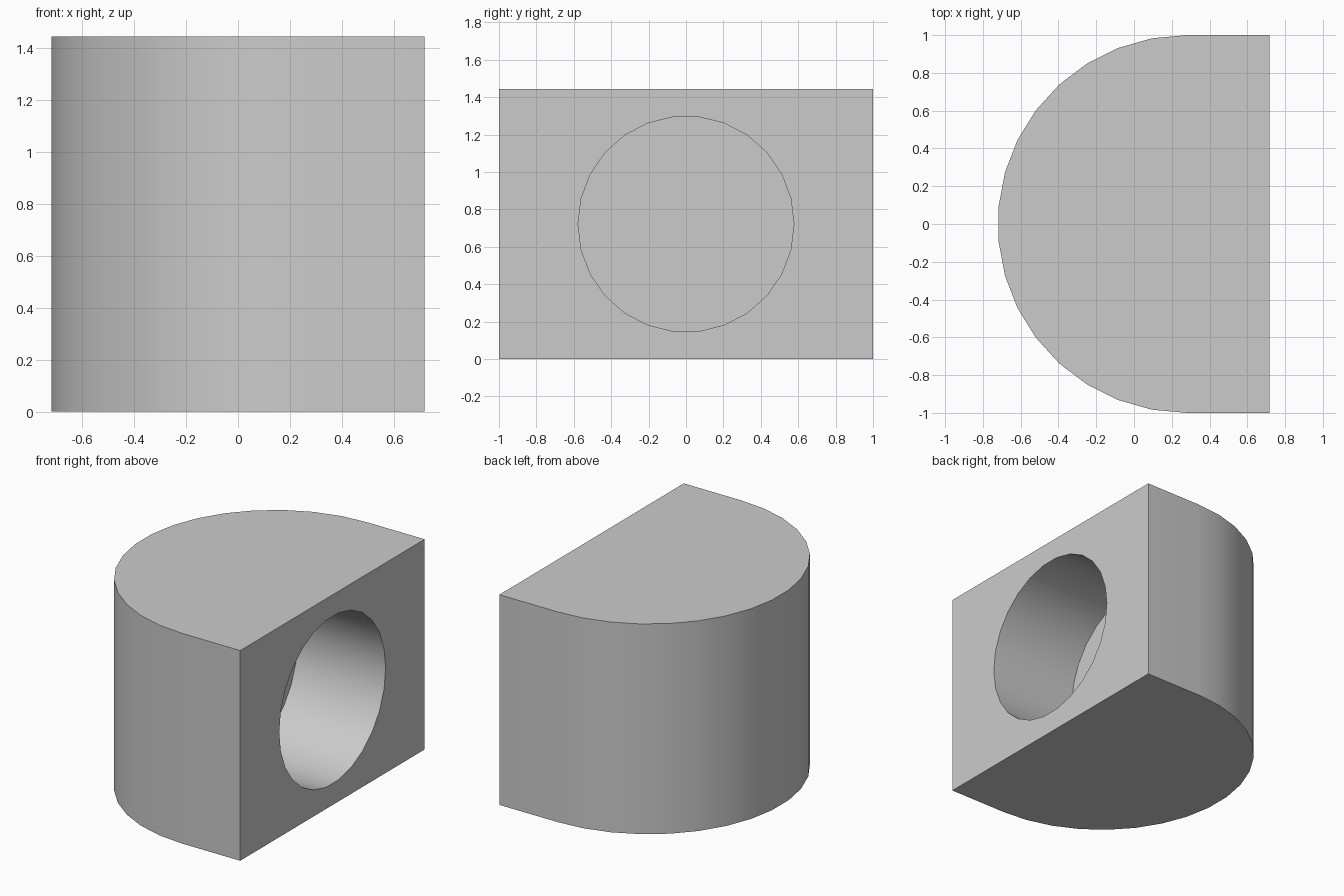
import bpy
import bmesh
from math import cos, sin, pi, radians

HEIGHT = 1.443
HALF_X = 0.717          # half of the depth along x
BORE_RADIUS = 0.577
BORE_DEPTH = 0.67
ARC_STEPS = 17
BORE_SIDES = 26

default_cube = bpy.data.objects.get("Cube")
if default_cube:
    bpy.data.objects.remove(default_cube, do_unlink=True)

grey = bpy.data.materials.new("light grey")
grey.use_nodes = True
colour = (0.6, 0.6, 0.6, 1)
grey.diffuse_color = colour
grey.node_tree.nodes["Principled BSDF"].inputs["Base Color"].default_value = colour


def prism(name, outline, offset):
    """Extrude a closed outline of points along an offset vector."""
    bm = bmesh.new()
    face = bm.faces.new([bm.verts.new(p) for p in outline])
    result = bmesh.ops.extrude_face_region(bm, geom=[face], use_keep_orig=True)
    moved = [g for g in result["geom"] if isinstance(g, bmesh.types.BMVert)]
    bmesh.ops.translate(bm, verts=moved, vec=offset)
    bmesh.ops.recalc_face_normals(bm, faces=bm.faces[:])
    mesh = bpy.data.meshes.new(name)
    bm.to_mesh(mesh)
    bm.free()
    mesh.materials.append(grey)
    obj = bpy.data.objects.new(name, mesh)
    bpy.context.collection.objects.link(obj)
    return obj


# Block: flat on one side, half round on the other
centre_x = cos(pi / ARC_STEPS / 2) - HALF_X
angles = [pi / 2 + pi * i / ARC_STEPS for i in range(ARC_STEPS + 1)]
outline = [(centre_x + cos(a), sin(a), 0) for a in angles]
outline += [(HALF_X, -1, 0), (HALF_X, 1, 0)]
block = prism("rounded_block", outline, (0, 0, HEIGHT))

# Blind round bore in the flat side
angles = [2 * pi * i / BORE_SIDES for i in range(BORE_SIDES)]
circle = [(HALF_X - BORE_DEPTH, BORE_RADIUS * cos(a),
           HEIGHT / 2 + BORE_RADIUS * sin(a)) for a in angles]
cutter = prism("bore_cutter", circle, (BORE_DEPTH + 0.2, 0, 0))
cutter.hide_render = True

bore = block.modifiers.new("bore", "BOOLEAN")
bore.operation = "DIFFERENCE"
bore.solver = "EXACT"
bore.object = cutter

bpy.ops.object.select_all(action="DESELECT")
block.select_set(True)
bpy.context.view_layer.objects.active = block
bpy.ops.object.modifier_apply(modifier=bore.name)
bpy.data.objects.remove(cutter, do_unlink=True)

# Smooth curved walls, crisp rims
bpy.ops.object.shade_smooth_by_angle(angle=radians(30))
